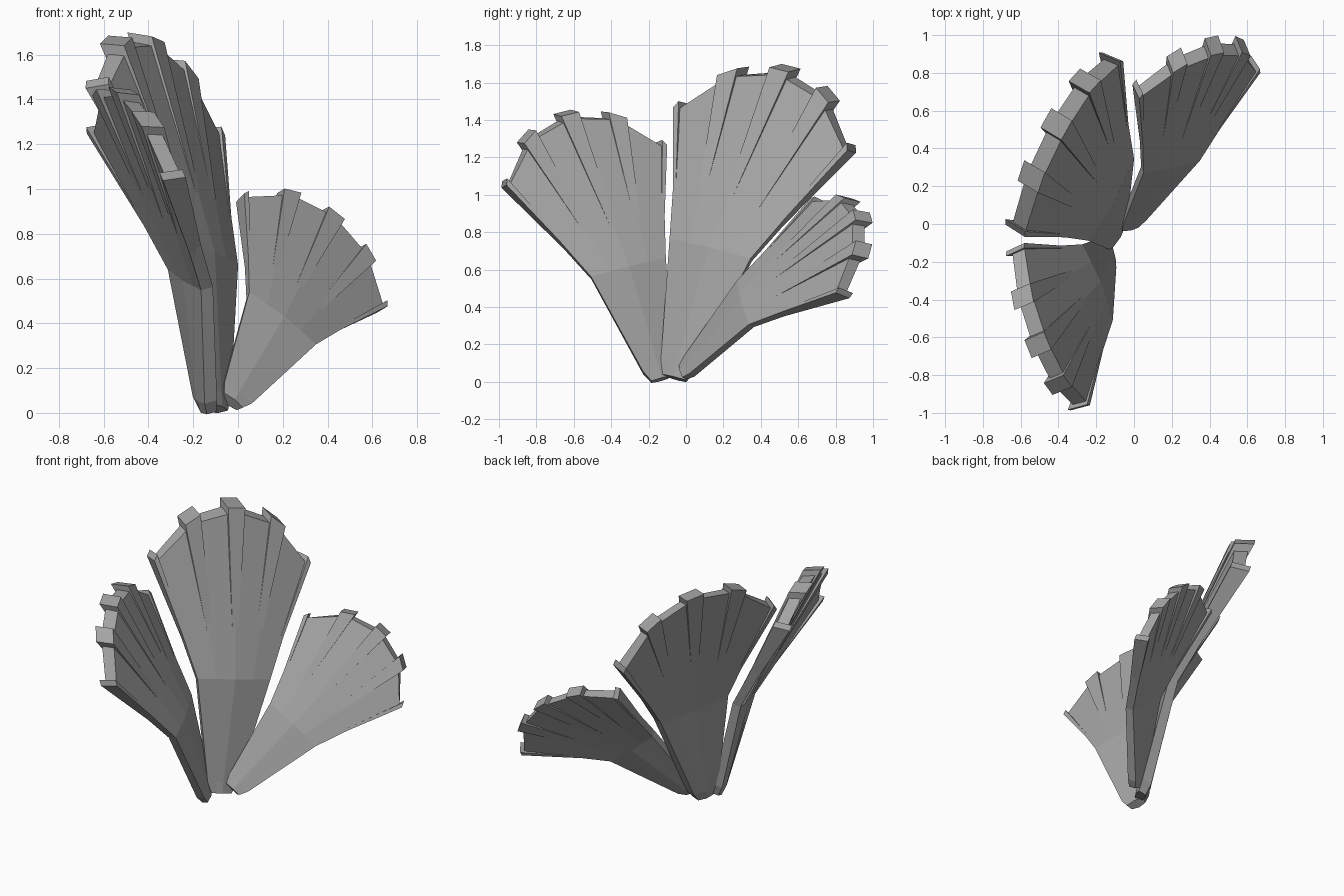
import bpy, bmesh, math
from mathutils import Vector, Matrix

if "Cube" in bpy.data.objects:
    bpy.data.objects.remove(bpy.data.objects["Cube"])

ANGLES = [math.radians(a) for a in (-66, -32, 0, 32, 66)]
RIM_C, RIM_R = 1.17, 0.55
COLS = (-1, -0.5, 0, 0.5, 1)
FOLD_V, FOLD_U = 0.68, 0.255

GREY = bpy.data.materials.new("grey")
GREY.diffuse_color = (0.37, 0.37, 0.37, 1)
GREY.use_nodes = True
GREY.node_tree.nodes["Principled BSDF"].inputs["Base Color"].default_value = GREY.diffuse_color


def rim(a, r):
    r += 0.03 * (a / ANGLES[4]) ** 2
    return Vector((r * math.sin(a), RIM_C + r * math.cos(a), 0))


def at(p, n, du=0.0):
    return Vector((p[0] + du, p[1], n))


def fold_n(c):
    return 0.155 - 0.02 * abs(c)


def hull_box(bm, near, far):
    # tapered box between two quads
    a = [bm.verts.new(p) for p in near]
    b = [bm.verts.new(p) for p in far]
    bm.faces.new(a[::-1])
    bm.faces.new(b)
    for i in range(4):
        j = (i + 1) % 4
        bm.faces.new((a[i], a[j], b[j], b[i]))


def fan_mesh(bm):
    # folded blade: rows from foot to rim; the back is narrower than the front
    front, back = [], []
    for u, v, f, b, inset in ((0.07, -0.03, 0.035, -0.035, 0.015),
                              (0.105, 0.04, 0.045, -0.04, 0.02)):
        front.append([at((u * c, v), f - 0.01 * abs(c)) for c in COLS])
        back.append([at((u * c, v), b + 0.012 * abs(c), -inset * c) for c in COLS])
    front.append([at((FOLD_U * c, FOLD_V), fold_n(c)) for c in COLS])
    back.append([at((FOLD_U * c, FOLD_V), fold_n(c) - 0.09 + 0.03 * abs(c), -0.02 * c)
                 for c in COLS])
    front.append([at(rim(a, RIM_R - 0.01), 0.085 - 0.03 * c * c) for a, c in zip(ANGLES, COLS)])
    back.append([at(rim(a, RIM_R + 0.035), 0.005 - 0.03 * c * c, -0.05 * c)
                 for a, c in zip(ANGLES, COLS)])
    front = [[bm.verts.new(p) for p in r] for r in front]
    back = [[bm.verts.new(p) for p in r] for r in back]
    for i in range(3):
        for j in range(4):
            for g in (front, back):
                bm.faces.new((g[i][j], g[i][j+1], g[i+1][j+1], g[i+1][j]))
        for j in (0, 4):
            bm.faces.new((front[i][j], front[i+1][j], back[i+1][j], back[i][j]))
    for i in (0, 3):
        for j in range(4):
            bm.faces.new((front[i][j], front[i][j+1], back[i][j+1], back[i][j]))

    # five ribs widening from the fold to past the rim, leaning inward at the back
    for c, a in zip(COLS, ANGLES):
        a *= 0.985
        w = 0.06 if abs(c) < 1 else 0.022
        t = Vector((math.cos(a), -math.sin(a), 0))
        n0 = fold_n(c)
        p = Vector((FOLD_U * c * 0.95, FOLD_V + 0.02, 0))

        def quad(b, f, half, nb, nf, du):
            b, f = at(b, nb, du), at(f, nf)
            return [b - t * half, b + t * half, f + t * half, f - t * half]
        hull_box(bm, quad(p, p, 0.006, n0 - 0.08 + 0.03 * abs(c), n0 - 0.008, -0.015 * c),
                 quad(rim(a, RIM_R + 0.075), rim(a, RIM_R + 0.015), w,
                      -0.018 - 0.035 * c * c, 0.097 - 0.03 * c * c, -0.065 * c))


def fan(name, foot, tip, facing):
    foot, v, n = Vector(foot), Vector(tip) - Vector(foot), Vector(facing)
    s = v.length / 1.765
    v.normalize()
    n = (n - v * n.dot(v)).normalized()
    u = v.cross(n)
    bm = bmesh.new()
    fan_mesh(bm)
    m = Matrix((u, v, n)).transposed() * s
    bm.transform(Matrix.Translation(foot) @ m.to_4x4())
    bmesh.ops.recalc_face_normals(bm, faces=bm.faces)
    me = bpy.data.meshes.new(name)
    bm.to_mesh(me)
    bm.free()
    me.materials.append(GREY)
    bpy.context.collection.objects.link(bpy.data.objects.new(name, me))


# three similar fans leaning outward
fan("small_fan", (-0.022, 0.0, 0.06), (0.41, 0.965, 0.87), (0.617, -0.77, 0.575))
fan("large_fan", (-0.105, -0.045, 0.045), (-0.445, 0.545, 1.665), (0.855, -0.395, 0.338))
fan("medium_fan", (-0.145, -0.145, 0.035), (-0.54, -0.65, 1.425), (0.899, 0.276, 0.346))
